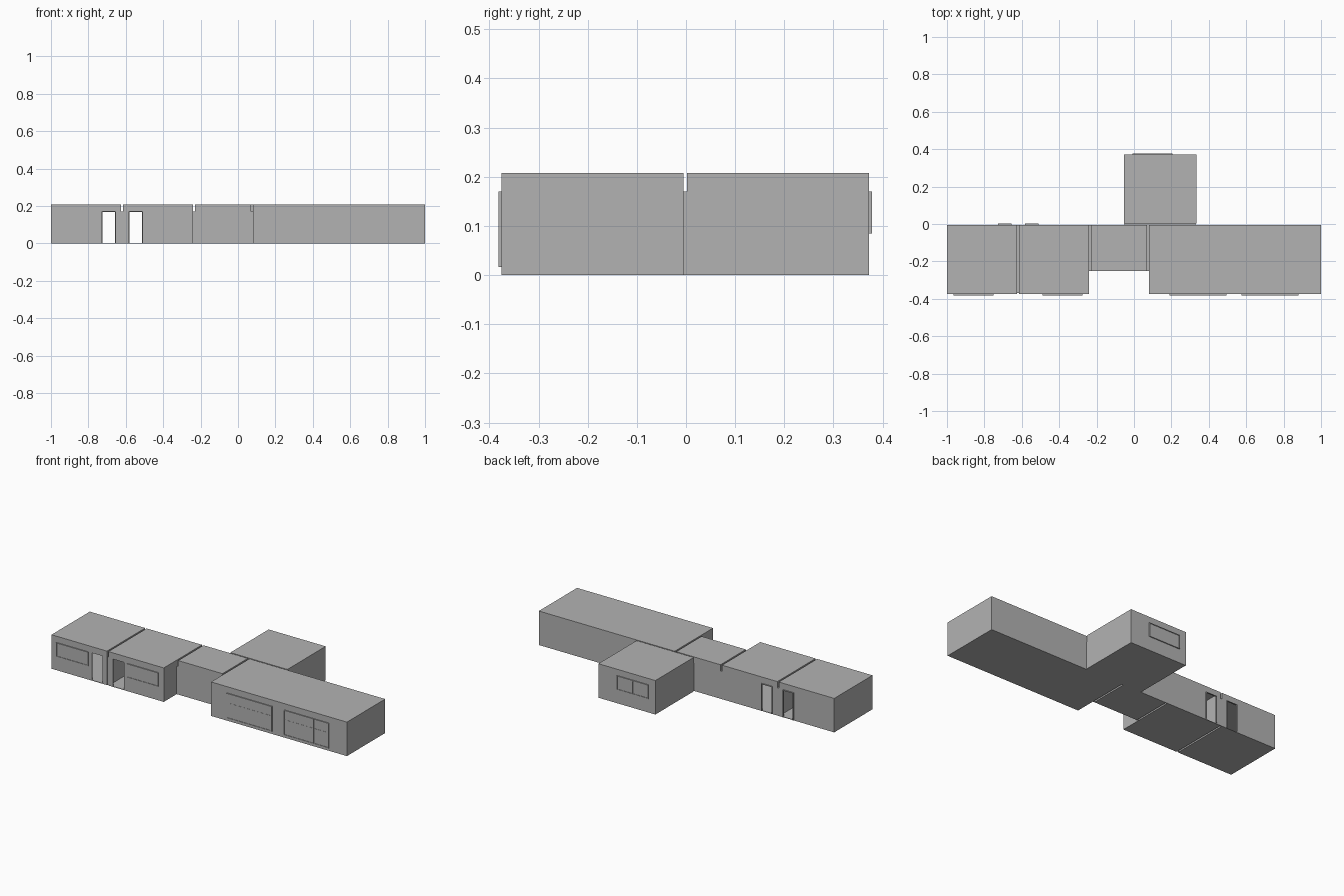
import bpy
import bmesh
from mathutils import Matrix, Vector

cube = bpy.data.objects.get("Cube")
if cube:
    bpy.data.objects.remove(cube, do_unlink=True)

grey = bpy.data.materials.new("plain_grey")
grey.use_nodes = True
grey.diffuse_color = (0.45, 0.45, 0.45, 1)
grey.node_tree.nodes["Principled BSDF"].inputs["Base Color"].default_value = (0.45, 0.45, 0.45, 1)

T = 0.005            # wall thickness
FLOOR = 0.003        # floor slab top
EAVE, TOP = 0.203, 0.208
HEAD = 0.17          # head height of doors, windows and links
FRONT, REAR = -0.375, -0.005


def build(name, boxes):
    """One object from boxes given as (x0, x1, y0, y1, z0, z1)."""
    bm = bmesh.new()
    for x0, x1, y0, y1, z0, z1 in boxes:
        mid = Vector((x0 + x1, y0 + y1, z0 + z1)) / 2
        size = Matrix.Diagonal((x1 - x0, y1 - y0, z1 - z0, 1))
        bmesh.ops.create_cube(bm, size=1, matrix=Matrix.Translation(mid) @ size)
    mesh = bpy.data.meshes.new(name)
    bm.to_mesh(mesh)
    bm.free()
    mesh.materials.append(grey)
    obj = bpy.data.objects.new(name, mesh)
    bpy.context.collection.objects.link(obj)
    return obj


def long_wall(x0, x1, y0, door):
    """Wall along x, with an optional doorway (start, end)."""
    y1 = y0 + T
    if not door:
        return [(x0, x1, y0, y1, FLOOR, EAVE)]
    a, b = door
    return [(x0, a, y0, y1, FLOOR, EAVE), (b, x1, y0, y1, FLOOR, EAVE),
            (a, b, y0, y1, HEAD, EAVE)]


def room(name, x0, x1, y0, y1, door=None):
    """Hollow room with floor, walls and flat roof."""
    build(name + "_floor", [(x0, x1, y0, y1, 0, FLOOR)])
    build(name + "_roof", [(x0, x1, y0, y1, EAVE, TOP)])
    walls = long_wall(x0, x1, y0, door) + long_wall(x0, x1, y1 - T, door)
    walls += [(x, x + T, y0 + T, y1 - T, FLOOR, EAVE) for x in (x0, x1 - T)]
    build(name + "_walls", walls)


def framed_panel(name, x0, x1, z0, z1, y, out, bars=(), rails=()):
    """Thin panel with a raised frame; out is the facing, -1 front or 1 back."""
    def span(depth):
        return tuple(sorted((y, y + out * depth)))
    f = 0.004
    panel, frame = span(0.003), span(0.006)
    build(name + "_panel", [(x0, x1, *panel, z0, z1)])
    parts = [(x, x + f, *frame, z0, z1) for x in (x0, x1 - f)]
    parts += [(x0 + f, x1 - f, *frame, z, z + f) for z in (z0, z1 - f)]
    parts += [(x - f / 2, x + f / 2, *frame, z0 + f, z1 - f) for x in bars]
    parts += [(x0 + f, x1 - f, *span(0.004), z, z + 0.002) for z in rails]
    build(name + "_frame", parts)


# Rooms
door_a, door_b = (-0.727, -0.655), (-0.583, -0.51)
room("end_room", -1, -0.625, FRONT, REAR, door_a)
room("second_room", -0.615, -0.24, FRONT, REAR, door_b)
room("passage_room", -0.23, 0.07, -0.25, REAR)
room("garage", 0.08, 1, FRONT, REAR)
room("back_room", -0.053, 0.333, 0.002, 0.372)

# Low links between rooms: roof and end walls
for name, x0, x1, y0 in (("end_link", -0.625, -0.615, FRONT + T),
                         ("second_link", -0.24, -0.23, -0.25),
                         ("garage_link", 0.07, 0.08, -0.25)):
    build(name, [(x0, x1, y0, REAR, HEAD - T, HEAD),
                 (x0, x1, y0, y0 + T, 0, HEAD - T),
                 (x0, x1, REAR - T, REAR, 0, HEAD - T)])
build("back_link", [(-0.05, 0.33, REAR, 0.002, 0, HEAD)])

# Door frames on the rear wall
for name, (a, b) in (("end_door_frame", door_a), ("second_door_frame", door_b)):
    f = 0.003
    build(name, [(a, a + f, REAR, 0.002, FLOOR, HEAD),
                 (b - f, b, REAR, 0.002, FLOOR, HEAD),
                 (a + f, b - f, REAR, 0.002, HEAD - f, HEAD)])

# Windows
framed_panel("end_window", -0.965, -0.75, 0.085, HEAD, FRONT, -1)
framed_panel("second_window", -0.49, -0.275, 0.085, HEAD, FRONT, -1, bars=(-0.383,))
framed_panel("back_window", -0.008, 0.206, 0.085, HEAD, 0.372, 1, bars=(0.099,))

# Garage doors
framed_panel("left_garage_door", 0.575, 0.88, 0.017, HEAD, FRONT, -1,
             bars=(0.777,), rails=(0.11,))
framed_panel("right_garage_door", 0.19, 0.495, 0.017, HEAD, FRONT, -1, rails=(0.11,))
